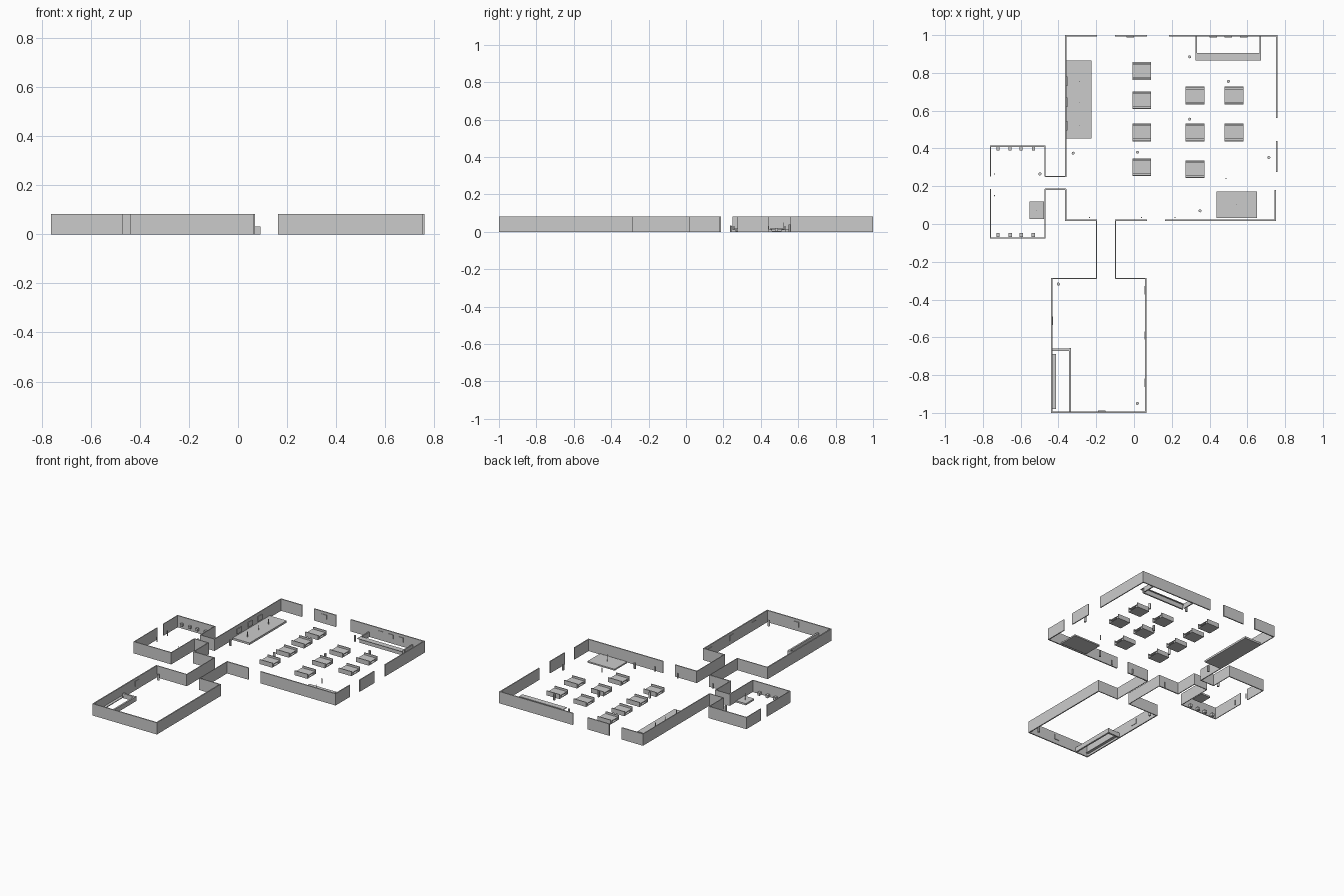
import bpy

H = 0.083   # wall height
T = 0.008   # wall thickness


def box(name, x0, x1, y0, y1, z0, z1):
    bpy.ops.mesh.primitive_cube_add(size=1, location=((x0+x1)/2, (y0+y1)/2, (z0+z1)/2))
    o = bpy.context.object
    o.name = name
    o.scale = (x1-x0, y1-y0, z1-z0)
    return o


def cyl(name, x, y, r, z0, z1, sides=12):
    bpy.ops.mesh.primitive_cylinder_add(vertices=sides, radius=r, depth=z1-z0,
                                        location=(x, y, (z0+z1)/2))
    o = bpy.context.object
    o.name = name
    bpy.ops.object.shade_smooth_by_angle()
    return o


def wall_x(name, y, spans, t=T):
    for a, b in spans:
        box(name, a, b, y-t/2, y+t/2, 0, H)


def wall_y(name, x, spans, t=T):
    for a, b in spans:
        box(name, x-t/2, x+t/2, a, b, 0, H)


# Main hall walls with door gaps
wall_x("hall_back_wall", 0.996, [(-0.364, -0.195), (-0.10, 0.07), (0.185, 0.76)])
wall_x("hall_front_wall", 0.02, [(-0.364, -0.197), (-0.10, 0.07), (0.163, 0.745)])
wall_y("hall_left_wall", -0.361, [(0.25, 1.0), (0.016, 0.185)], 0.006)
wall_y("hall_right_wall", 0.756, [(0.56, 1.0), (0.275, 0.44)], 0.007)
wall_y("hall_right_wall", 0.748, [(0.016, 0.18)], 0.007)

# Corridors
for y in (0.252, 0.184):
    wall_x("side_corridor_wall", y, [(-0.47, -0.36)], 0.006)
for x in (-0.199, -0.099):
    wall_y("south_corridor_wall", x, [(-0.29, 0.02)], 0.005)

# Washroom walls
for y in (0.411, -0.074):
    wall_x("washroom_wall", y, [(-0.762, -0.468)], 0.007)
for x in (-0.76, -0.47):
    wall_y("washroom_side_wall", x, [(0.252, 0.411), (-0.074, 0.184)], 0.005)

# South room walls
wall_x("south_room_back_wall", -0.288, [(-0.439, -0.197), (-0.101, 0.066)], 0.006)
wall_x("south_room_front_wall", -0.996, [(-0.439, 0.066)])
for x in (-0.435, 0.062):
    wall_y("south_room_side_wall", x, [(-0.998, -0.286)])


# Booths: base plate, central table, two benches with backs
def booth(x, y):
    w, d = 0.05, 0.047
    box("booth_table", x-w, x+w, y-0.036, y+0.036, 0.017, 0.021)
    box("booth_table_leg", x-0.008, x+0.008, y-0.008, y+0.008, 0.004, 0.017)
    box("booth_base", x-w, x+w, y-d, y+d, 0, 0.004)
    for s in (-1, 1):
        ys = sorted((y+s*0.026, y+s*(d-0.004)))
        box("booth_bench", x-w, x+w, ys[0], ys[1], 0.004, 0.013)
        yb = sorted((y+s*(d-0.006), y+s*d))
        box("booth_back", x-w, x+w, yb[0], yb[1], 0.004, 0.032)


for x, ys in ((0.041, (0.81, 0.655, 0.485, 0.30)),
              (0.322, (0.68, 0.485, 0.29)),
              (0.53, (0.68, 0.485))):
    for y in ys:
        booth(x, y)

# Stage with microphone stands and wall screens
box("stage", -0.358, -0.226, 0.452, 0.866, 0, 0.014)
for y in (0.755, 0.645, 0.52):
    cyl("microphone_stand", -0.29, y, 0.002, 0.014, 0.05, 8)
    box("stage_screen", -0.357, -0.353, y-0.025, y+0.025, 0.025, 0.06)

# Bar with wide front top and narrow side arms
box("bar_top", 0.325, 0.672, 0.866, 0.904, 0.032, 0.036)
box("bar_front", 0.329, 0.668, 0.884, 0.894, 0, 0.032)
for x in (0.325, 0.664):
    box("bar_side", x, x+0.008, 0.904, 0.992, 0, 0.036)

# Side platforms with poles
for name, x0, x1, y0, y1, h in (("dance_platform", 0.438, 0.65, 0.032, 0.172, 0.01),
                                ("washroom_platform", -0.552, -0.476, 0.027, 0.12, 0.012)):
    box(name, x0, x1, y0, y1, 0, h)
    cyl(name + "_pole", (x0+x1)/2, (y0+y1)/2, 0.002, h, 0.06, 8)

# Washroom fixtures
for x in (-0.72, -0.656, -0.597, -0.533):
    box("upper_basin", x-0.008, x+0.008, 0.39, 0.408, 0.022, 0.04)
    box("lower_basin", x-0.009, x+0.009, -0.07, -0.048, 0, 0.02)

# South room counter and shelf
box("counter_long", -0.345, -0.333, -0.992, -0.656, 0.0, 0.032)
box("counter_end", -0.432, -0.333, -0.672, -0.660, 0.0, 0.032)
box("back_shelf", -0.431, -0.413, -0.98, -0.688, 0.015, 0.02)

# Wall pictures
for y in (-0.35, -0.59, -0.84):
    box("picture", 0.055, 0.059, y-0.022, y+0.022, 0.03, 0.065)
box("picture", -0.432, -0.428, -0.535, -0.49, 0.03, 0.065)
box("picture", -0.19, -0.15, -0.993, -0.987, 0.03, 0.065)
for x in (-0.02, 0.42, 0.50, 0.58):
    box("picture", x-0.02, x+0.02, 0.988, 0.993, 0.035, 0.065)

# Standing posts
for x, y in ((0.295, 0.885), (0.50, 0.755), (0.295, 0.555), (0.018, 0.38), (-0.322, 0.375),
             (0.714, 0.352), (0.35, 0.07), (-0.498, 0.265), (-0.40, -0.318), (0.018, -0.95)):
    cyl("round_post", x, y, 0.008, 0, 0.04)
for x, y in ((-0.236, 0.035), (0.04, 0.035), (0.217, 0.035), (0.487, 0.24),
             (-0.738, 0.265), (-0.738, 0.15)):
    cyl("thin_post", x, y, 0.0035, 0, 0.035, 8)
